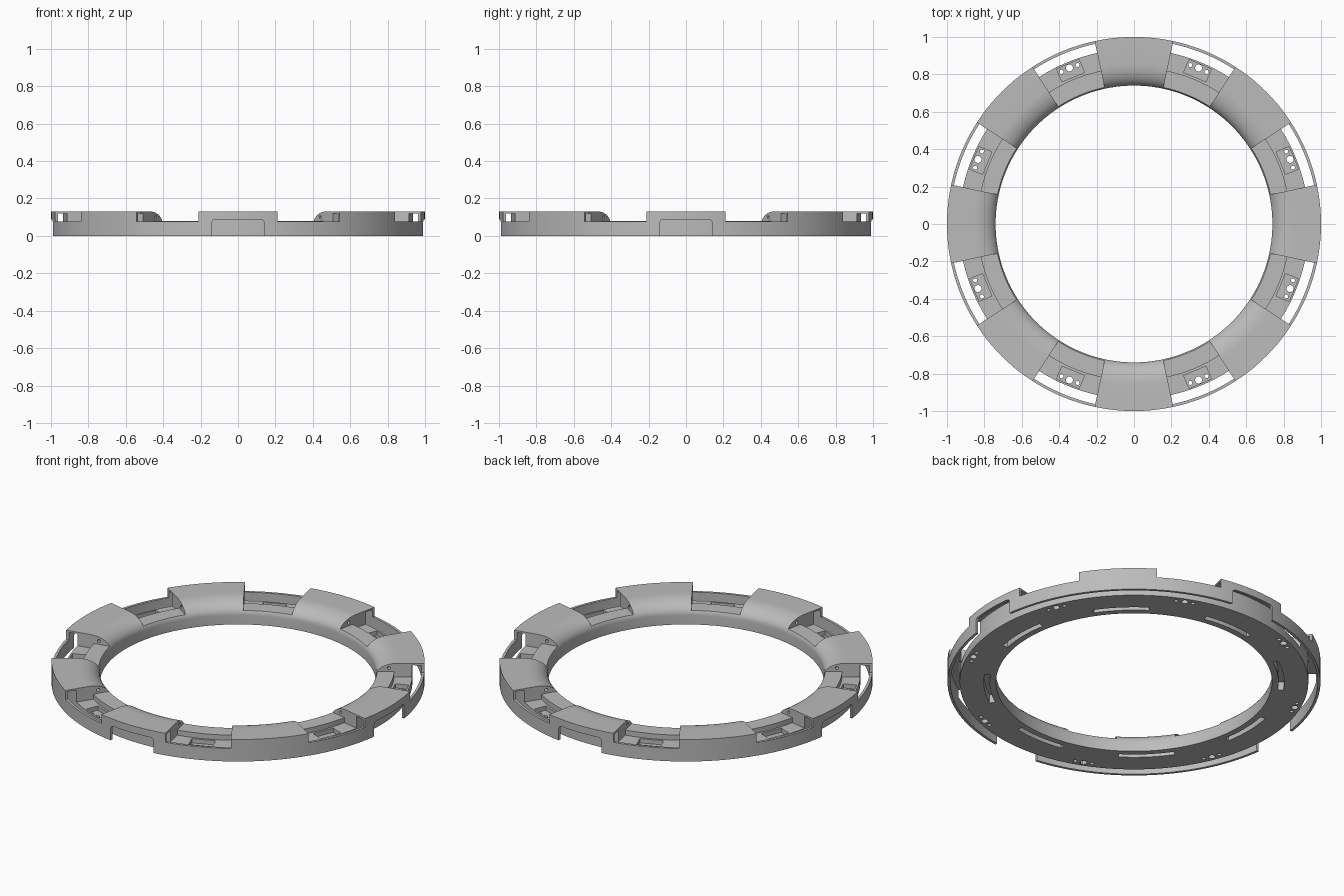
import bpy, bmesh, math
from mathutils import Matrix, Vector

if "Cube" in bpy.data.objects:
    bpy.data.objects.remove(bpy.data.objects["Cube"])

grey = bpy.data.materials.new("mid_grey")
grey.diffuse_color = (0.5, 0.5, 0.5, 1)
grey.use_nodes = True
grey.node_tree.nodes["Principled BSDF"].inputs["Base Color"].default_value = grey.diffuse_color


def add_solid(bm, loops, closed=False):
    """Skin matching loops of points; cap the ends unless closed."""
    rows = [[bm.verts.new(p) for p in loop] for loop in loops]
    n = len(rows[0])
    pairs = list(zip(rows, rows[1:])) + ([(rows[-1], rows[0])] if closed else [])
    for a, b in pairs:
        for i in range(n):
            j = (i + 1) % n
            bm.faces.new((a[i], a[j], b[j], b[i]))
    if not closed:
        bm.faces.new(rows[0])
        bm.faces.new(rows[-1])


def sweep(profile, mid, half, steps):
    """Loops of an (r, z) profile swept about z, in degrees."""
    out = []
    for k in range(steps + 1):
        a = math.radians(mid - half + 2 * half * k / steps)
        out.append([(r * math.cos(a), r * math.sin(a), z) for r, z in profile])
    return out


def radial(mid, pts0, pts1):
    """Two loops given in a frame whose x axis points outward at angle mid."""
    rot = Matrix.Rotation(math.radians(mid), 4, 'Z')
    return [[rot @ Vector(p) for p in loop] for loop in (pts0, pts1)]


def circle(x, y, r, n=16):
    return [(x + r * math.cos(2 * math.pi * k / n), y + r * math.sin(2 * math.pi * k / n))
            for k in range(n)]


def make(name, solids, closed=False):
    bm = bmesh.new()
    for s in solids:
        add_solid(bm, s, closed)
    bmesh.ops.recalc_face_normals(bm, faces=bm.faces)
    me = bpy.data.meshes.new(name)
    bm.to_mesh(me)
    bm.free()
    ob = bpy.data.objects.new(name, me)
    bpy.context.collection.objects.link(ob)
    return ob


# ring section: solid inner body with rounded shoulder, hollow channel, thin outer skirt
section = [(0.74, 0), (0.935, 0), (0.935, 0.12), (0.985, 0.12), (0.985, 0), (1, 0), (1, 0.13)]
for k in range(11):
    a = math.pi / 2 * k / 10
    section.append((0.86 - 0.12 * math.sin(a), 0.055 + 0.075 * math.cos(a)))
ring = make("ring_body", [sweep(section, 0, 180, 144)[:-1]], closed=True)
ring.data.materials.append(grey)

gaps = [22.5 + 45 * k for k in range(8)]
blocks = [45 * k for k in range(8)]
cutters = []

# eight stepped openings in the top
opening = [(0.7, 0.08), (0.838, 0.08), (0.838, 0.05), (0.96, 0.05), (0.96, 0.077),
           (1.1, 0.077), (1.1, 0.2), (0.7, 0.2)]
cutters.append(make("opening_cutter", [sweep(opening, g, 10.35, 10) for g in gaps]))

# rectangular pockets in the openings
rect = [(0.85, -0.065), (0.924, -0.065), (0.924, 0.065), (0.85, 0.065)]
cutters.append(make("pocket_cutter", [
    radial(g, [(x, y, 0.025) for x, y in rect], [(x, y, 0.1) for x, y in rect]) for g in gaps]))

# three screw holes through each pocket floor
holes = [circle(0.903, 0, 0.019), circle(0.9, -0.047, 0.011), circle(0.9, 0.047, 0.011)]
cutters.append(make("screw_hole_cutter", [
    radial(g, [(x, y, -0.1) for x, y in c], [(x, y, 0.035) for x, y in c])
    for g in gaps for c in holes]))

# pin holes in the end faces of the raised blocks
pin = circle(0.81, 0.1, 0.009, 12)
cutters.append(make("pin_hole_cutter", [
    radial(g + s * 10.35, [(x, -0.03, z) for x, z in pin], [(x, 0.03, z) for x, z in pin])
    for g in gaps for s in (-1, 1)]))

# curved slots in the underside
slot = [(0.775, -0.1), (0.805, -0.1), (0.805, 0.05), (0.775, 0.05)]
cutters.append(make("slot_cutter", [sweep(slot, b, 11, 10) for b in blocks]))

# round-cornered notches through the outer skirt on four sides
arch = [(-0.14, -0.1), (0.14, -0.1)]
for cx, start in ((0.12, 0), (-0.12, 90)):
    for k in range(6):
        a = math.radians(start + 18 * k)
        arch.append((cx + 0.02 * math.cos(a), 0.068 + 0.02 * math.sin(a)))
cutters.append(make("notch_cutter", [
    radial(b, [(0.955, y, z) for y, z in arch], [(1.1, y, z) for y, z in arch])
    for b in blocks[::2]]))

for c in cutters:
    c.hide_render = True
    m = ring.modifiers.new(c.name, 'BOOLEAN')
    m.operation = 'DIFFERENCE'
    m.solver = 'EXACT'
    m.object = c

# bake the cuts and drop the cutters
bpy.context.view_layer.update()
baked = bpy.data.meshes.new_from_object(
    ring.evaluated_get(bpy.context.evaluated_depsgraph_get()))
ring.modifiers.clear()
ring.data = baked
for c in cutters:
    bpy.data.objects.remove(c)

bpy.context.view_layer.objects.active = ring
ring.select_set(True)
bpy.ops.object.shade_smooth_by_angle(angle=math.radians(25))
